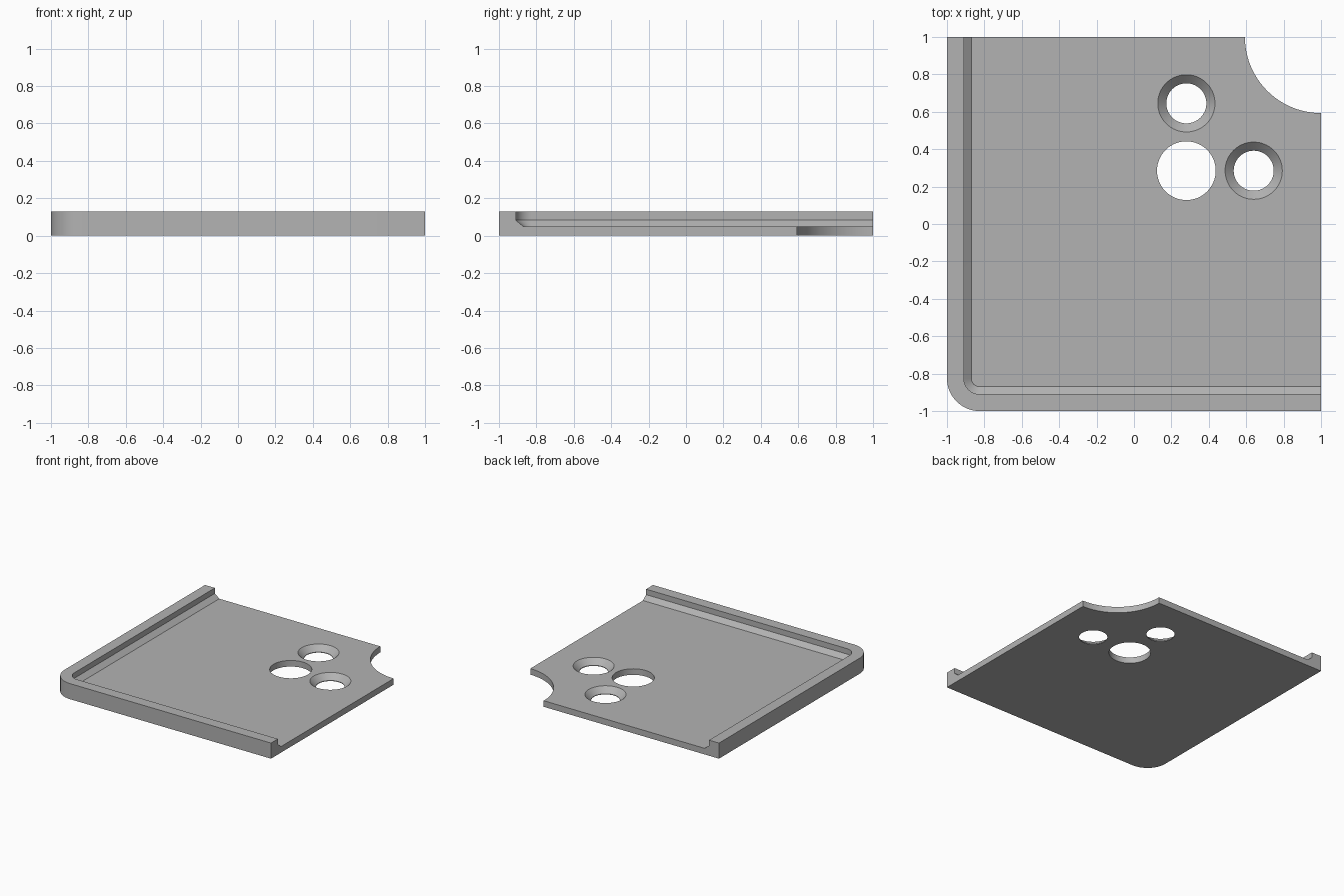
import bpy, bmesh
from math import pi, sin, cos, radians

cube = bpy.data.objects.get("Cube")
if cube:
    bpy.data.objects.remove(cube, do_unlink=True)

CORNER = -0.825      # centre of the rounded corner, on both axes
FLOOR, LEDGE, TOP = 0.05, 0.083, 0.128

grey = bpy.data.materials.new("plain grey")
grey.use_nodes = True
colour = (0.45, 0.45, 0.45, 1)
grey.diffuse_color = colour
grey.node_tree.nodes["Principled BSDF"].inputs["Base Color"].default_value = colour


def loft(name, rings):
    """Closed solid through a stack of matching rings."""
    bm = bmesh.new()
    rows = [[bm.verts.new(p) for p in ring] for ring in rings]
    n = len(rows[0])
    for a, b in zip(rows, rows[1:]):
        for i in range(n):
            j = (i + 1) % n
            bm.faces.new((a[i], a[j], b[j], b[i]))
    bm.faces.new(rows[0][::-1])
    bm.faces.new(rows[-1])
    bmesh.ops.recalc_face_normals(bm, faces=bm.faces)
    mesh = bpy.data.meshes.new(name)
    bm.to_mesh(mesh)
    bm.free()
    mesh.materials.append(grey)
    obj = bpy.data.objects.new(name, mesh)
    bpy.context.collection.objects.link(obj)
    return obj


def rounded_ring(radius, far, z, steps=16):
    """Square outline with only its front right corner rounded."""
    arc = [pi + pi / 2 * i / steps for i in range(steps + 1)]
    pts = [(CORNER + radius * cos(a), CORNER + radius * sin(a), z) for a in arc]
    return pts + [(far, CORNER - radius, z), (far, far, z), (CORNER - radius, far, z)]


def round_cutter(name, x, y, profile, steps=64):
    """Turned cutter; profile is a list of (radius, height)."""
    turn = [2 * pi * i / steps for i in range(steps)]
    return loft(name, [[(x + r * cos(a), y + r * sin(a), z) for a in turn]
                       for r, z in profile])


# Slab with one rounded corner
outer = 1 + CORNER
tray = loft("tray_corner", [rounded_ring(outer, 1, 0), rounded_ring(outer, 1, TOP)])

# Pocket leaves an L-shaped rim with a chamfer at its foot
pocket = loft("pocket_cutter", [
    rounded_ring(outer - 0.13, 1.2, FLOOR),
    rounded_ring(outer - 0.09, 1.2, LEDGE),
    rounded_ring(outer - 0.09, 1.2, 0.3)])

# Straight hole, two countersunk holes and the scooped corner
straight = [(0.157, -0.1), (0.157, 0.2)]
sunk = [(0.107, -0.1), (0.107, 0.005), (0.153, FLOOR), (0.153, 0.2)]
scoop = [(0.407, -0.1), (0.407, 0.2)]
cutters = [
    pocket,
    round_cutter("straight_hole_cutter", 0.28, 0.285, straight),
    round_cutter("back_hole_cutter", 0.28, 0.645, sunk),
    round_cutter("side_hole_cutter", 0.64, 0.285, sunk),
    round_cutter("scoop_cutter", 1, 1, scoop, 128)]

# Cut, then drop the helpers
for cutter in cutters:
    mod = tray.modifiers.new(cutter.name, "BOOLEAN")
    mod.operation, mod.solver, mod.object = "DIFFERENCE", "EXACT", cutter
    cutter.hide_render = True
bpy.context.view_layer.update()
result = bpy.data.meshes.new_from_object(
    tray.evaluated_get(bpy.context.evaluated_depsgraph_get()))
tray.modifiers.clear()
tray.data = result
for cutter in cutters:
    bpy.data.objects.remove(cutter, do_unlink=True)

# Smooth the arcs, keep the edges crisp
bpy.ops.object.select_all(action="DESELECT")
tray.select_set(True)
bpy.context.view_layer.objects.active = tray
bpy.ops.object.shade_smooth_by_angle(angle=radians(25))
